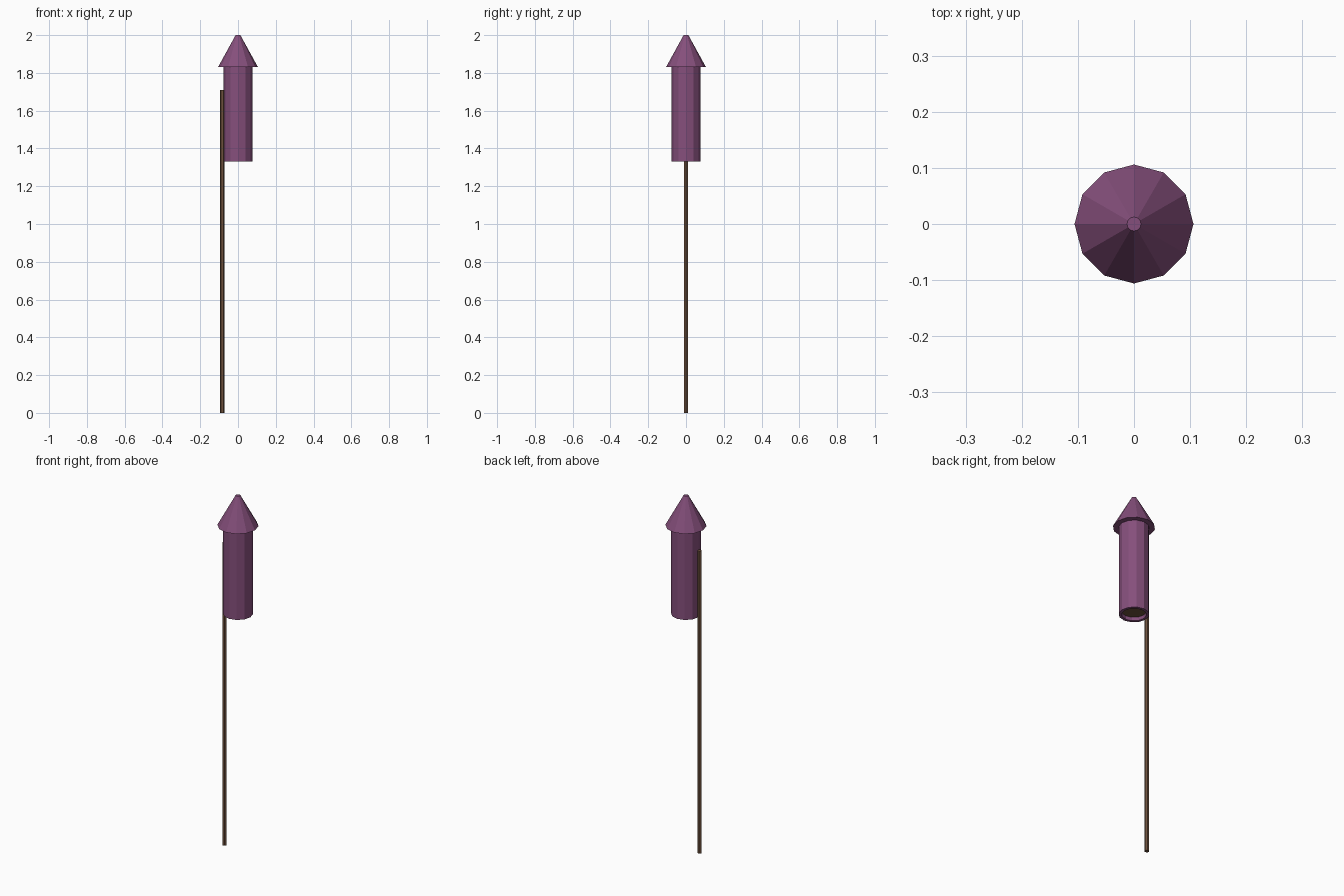
import bpy, math

if "Cube" in bpy.data.objects:
    bpy.data.objects.remove(bpy.data.objects["Cube"])

def material(name, rgb):
    m = bpy.data.materials.new(name)
    m.diffuse_color = (*rgb, 1)
    m.use_nodes = True
    m.node_tree.nodes["Principled BSDF"].inputs["Base Color"].default_value = m.diffuse_color
    return m

purple = material("purple paper", (0.235, 0.078, 0.2))
brown = material("brown wood", (0.15, 0.08, 0.045))

def lathe(name, profile, sides, mats, x=0.0, last_mat=0):
    """Spin (radius, z) rings into a solid, capped at both ends."""
    verts = [(x + r * math.cos(2 * math.pi * i / sides), r * math.sin(2 * math.pi * i / sides), z)
             for r, z in profile for i in range(sides)]
    faces = []
    for k in range(len(profile) - 1):
        a, b = k * sides, (k + 1) * sides
        for i in range(sides):
            j = (i + 1) % sides
            faces.append((a + i, a + j, b + j, b + i))
    end = (len(profile) - 1) * sides
    faces.append(tuple(reversed(range(sides))))
    faces.append(tuple(range(end, end + sides)))
    mesh = bpy.data.meshes.new(name)
    mesh.from_pydata(verts, [], faces)
    for m in mats:
        mesh.materials.append(m)
    mesh.polygons[len(faces) - 2].material_index = last_mat  # first-ring cap
    obj = bpy.data.objects.new(name, mesh)
    bpy.context.collection.objects.link(obj)
    return obj

# Tube with a recessed charge visible from below
lathe("body_tube", [(0.062, 1.35), (0.062, 1.33), (0.077, 1.33), (0.077, 1.83)],
      12, [purple, brown], last_mat=1)

# Pointed cap with a small flat tip
lathe("nose_cone", [(0.106, 1.83), (0.0125, 2.0)], 12, [purple])

# Long hexagonal guide stick
lathe("guide_stick", [(0.012, 0.0), (0.012, 1.71)], 6, [brown], x=-0.084)
